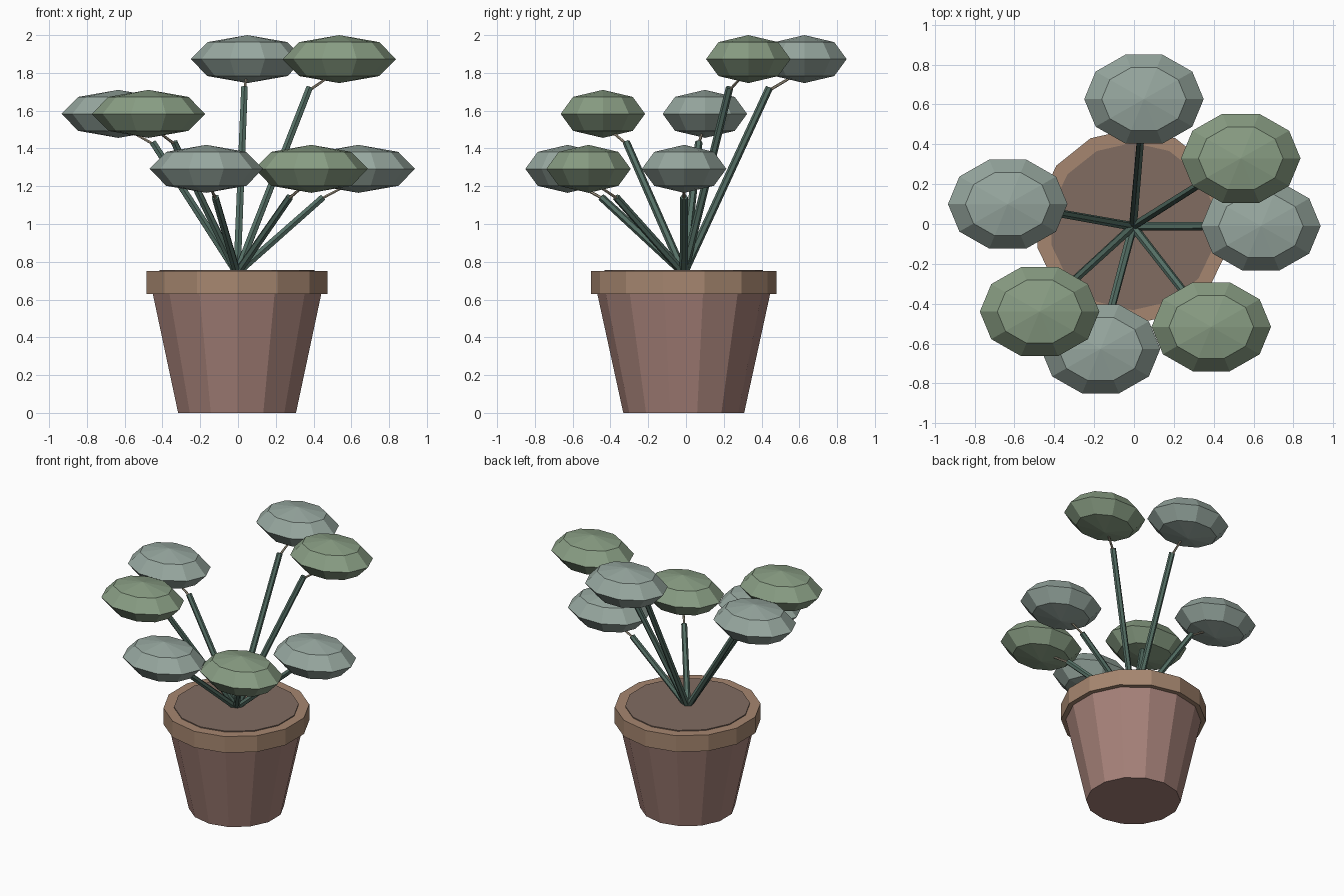
import bpy
from math import sin, cos, pi, radians
from mathutils import Vector

if "Cube" in bpy.data.objects:
    bpy.data.objects.remove(bpy.data.objects["Cube"])

CX, CY = -0.005, -0.012   # pot axis


def material(name, rgb):
    m = bpy.data.materials.new(name)
    m.diffuse_color = (*rgb, 1)
    m.use_nodes = True
    m.node_tree.nodes["Principled BSDF"].inputs["Base Color"].default_value = m.diffuse_color
    return m


POT = material("terracotta", (.38, .22, .19))
RIM = material("rim_clay", (.38, .24, .16))
SOIL = material("soil", (.22, .15, .12))
STEM = material("stem_green", (.09, .16, .13))
TWIG = material("twig_tan", (.40, .35, .26))
BLUE = material("leaf_blue_green", (.31, .39, .35))
GREEN = material("leaf_green", (.25, .34, .23))


def make(name, verts, faces, mat):
    me = bpy.data.meshes.new(name)
    me.from_pydata(verts, [], faces)
    me.materials.append(mat)
    ob = bpy.data.objects.new(name, me)
    bpy.context.collection.objects.link(ob)
    return ob


def frustum(name, a, b, r1, r2, n, mat):
    """Closed tapered prism from point a to point b."""
    a, b = Vector(a), Vector(b)
    q = Vector((0, 0, 1)).rotation_difference(b - a)
    verts = []
    for p, r in ((a, r1), (b, r2)):
        for i in range(n):
            t = 2 * pi * i / n - pi / 2
            verts.append(p + q @ Vector((r * cos(t), r * sin(t), 0)))
    faces = [(i, (i + 1) % n, n + (i + 1) % n, n + i) for i in range(n)]
    faces += [tuple(range(n))[::-1], tuple(range(n, 2 * n))]
    return make(name, verts, faces, mat)


def leaf_head(name, c, mat, n=10, rx=.30, ry=.235, rz=.127):
    """Squashed low-poly sphere: two tips and three rings."""
    verts = [Vector((0, 0, -rz))]
    for lat in (-45, 0, 45):
        k, z = cos(radians(lat)), sin(radians(lat))
        verts += [Vector((rx * k * cos(2 * pi * i / n),
                          ry * k * sin(2 * pi * i / n), rz * z)) for i in range(n)]
    verts.append(Vector((0, 0, rz)))
    faces = []
    for i in range(n):
        j = (i + 1) % n
        faces.append((0, 1 + j, 1 + i))
        for s in (1, 1 + n):
            faces.append((s + i, s + j, s + n + j, s + n + i))
        faces.append((1 + 2 * n + i, 1 + 2 * n + j, 1 + 3 * n))
    return make(name, [v + c for v in verts], faces, mat)


# Pot, rim and soil
frustum("pot_body", (CX, CY, 0), (CX, CY, .66), .320, .464, 14, POT)
frustum("pot_rim", (CX, CY, .63), (CX, CY, .75), .491, .491, 14, RIM)
frustum("soil", (CX, CY, .70), (CX, CY, .757), .42, .42, 14, SOIL)

# Stems fanning out, each with a thin twig and a leaf head
heads = [
    (.637, -.01, 1.292, BLUE), (.536, .33, 1.873, GREEN),
    (.05, .627, 1.873, BLUE), (-.634, .10, 1.583, BLUE),
    (-.474, -.44, 1.583, GREEN), (-.168, -.627, 1.292, BLUE),
    (.388, -.516, 1.292, GREEN),
]
base = Vector((CX, CY, .74))
for k, (x, y, z, mat) in enumerate(heads, 1):
    c = Vector((x, y, z))
    tip = base.lerp(c, .71)
    tip.z = z - .15
    frustum(f"stem_{k}", base, tip, .022, .020, 6, STEM)
    frustum(f"twig_{k}", tip - (tip - base) * .02, c - Vector((0, 0, .055)),
            .008, .006, 6, TWIG)
    leaf_head(f"leaf_head_{k}", c, mat)
